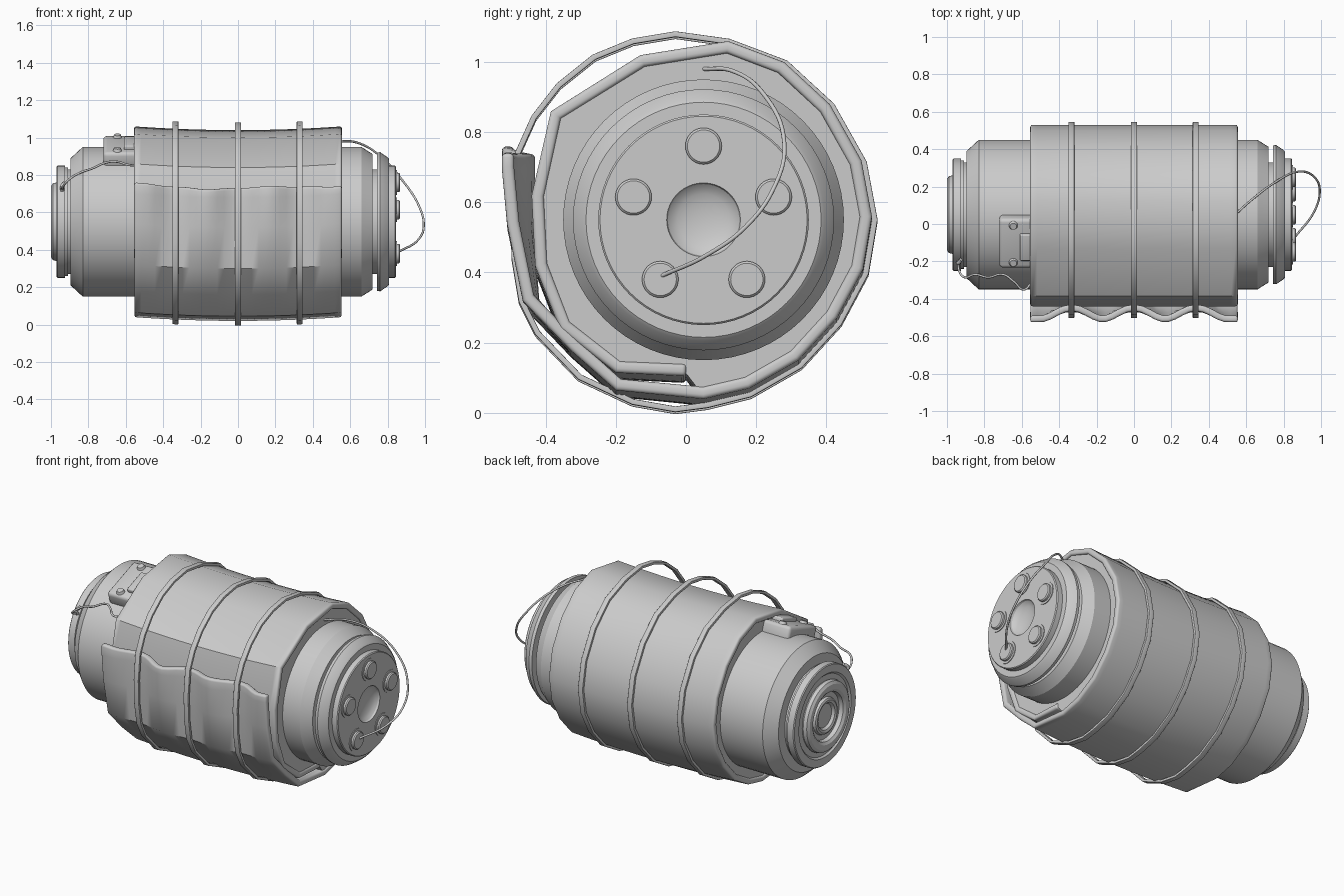
import bpy, bmesh, math
from mathutils import Matrix

if "Cube" in bpy.data.objects:
    bpy.data.objects.remove(bpy.data.objects["Cube"])

CY, CZ = 0.05, 0.55   # body axis


def finish(name, bm, angle=35, recalc=True):
    if recalc:
        bmesh.ops.recalc_face_normals(bm, faces=bm.faces)
    me = bpy.data.meshes.new(name)
    bm.to_mesh(me)
    bm.free()
    ob = bpy.data.objects.new(name, me)
    bpy.context.collection.objects.link(ob)
    bpy.ops.object.select_all(action='DESELECT')
    ob.select_set(True)
    bpy.context.view_layer.objects.active = ob
    bpy.ops.object.shade_smooth_by_angle(angle=math.radians(angle))
    return ob


def lathe(name, profile, cy=CY, cz=CZ, n=64):
    """Revolve (x, radius) pairs around an axis parallel to x."""
    bm = bmesh.new()
    rings = []
    for x, r in profile:
        if r == 0:
            rings.append([bm.verts.new((x, cy, cz))] * n)
        else:
            rings.append([bm.verts.new((x, cy + r * math.sin(2 * math.pi * i / n),
                                        cz + r * math.cos(2 * math.pi * i / n))) for i in range(n)])
    for a, b in zip(rings, rings[1:]):
        for i in range(n):
            j = (i + 1) % n
            bm.faces.new(list(dict.fromkeys((a[i], a[j], b[j], b[i]))))
    return finish(name, bm, 28)


def sheet(name, path, xs, warp, thick, offset, bevel, closed=False):
    """Sweep a (y, z) path along x, then give it thickness."""
    bm = bmesh.new()
    rows = [[bm.verts.new(warp(x, k, y, z)) for k, (y, z) in enumerate(path)] for x in xs]
    m = len(path)
    for a, b in zip(rows, rows[1:]):
        for k in range(m if closed else m - 1):
            q = (k + 1) % m
            bm.faces.new((a[k], b[k], b[q], a[q]))
    ob = finish(name, bm, recalc=False)
    s = ob.modifiers.new("thickness", 'SOLIDIFY')
    s.thickness, s.offset = thick, offset
    b = ob.modifiers.new("soft_edge", 'BEVEL')
    b.width, b.segments, b.limit_method, b.angle_limit = bevel, 3, 'ANGLE', math.radians(60)
    return ob


def wire(name, pts, r):
    cu = bpy.data.curves.new(name, 'CURVE')
    cu.dimensions = '3D'
    cu.bevel_depth, cu.bevel_resolution, cu.resolution_u = r, 2, 8
    cu.use_fill_caps = True
    sp = cu.splines.new('BEZIER')
    sp.bezier_points.add(len(pts) - 1)
    for p, co in zip(sp.bezier_points, pts):
        p.co = co
        p.handle_left_type = p.handle_right_type = 'AUTO'
    ob = bpy.data.objects.new(name, cu)
    bpy.context.collection.objects.link(ob)


def box(name, size, loc, bevel, rot):
    bm = bmesh.new()
    bmesh.ops.create_cube(bm, size=1, matrix=Matrix.Diagonal((*size, 1)))
    bmesh.ops.bevel(bm, geom=bm.edges[:], offset=bevel, segments=3, profile=0.5, affect='EDGES')
    bm.transform(Matrix.Translation((0, CY, CZ)) @ Matrix.Rotation(rot, 4, 'X') @ Matrix.Translation(loc))
    return finish(name, bm)


# Canister body with bevelled shoulders
lathe("body", [(-0.91, 0), (-0.91, 0.28), (-0.895, 0.28), (-0.895, 0.34), (-0.83, 0.40),
               (0.66, 0.40), (0.72, 0.362), (0.72, 0.28), (0.75, 0.28), (0.75, 0)])

# Left end: flange, ring and recessed plug
lathe("left_flange", [(-0.91, 0), (-0.91, 0.29), (-0.925, 0.29), (-0.925, 0.30), (-0.965, 0.30),
                      (-0.97, 0.295), (-0.97, 0.25), (-0.96, 0.24), (-0.96, 0.205), (-0.97, 0.21),
                      (-0.99, 0.205), (-1.0, 0.19), (-1.0, 0.16), (-0.99, 0.145), (-0.965, 0.14),
                      (-0.965, 0.11), (-0.98, 0.105), (-0.985, 0.095), (-0.98, 0.08),
                      (-0.965, 0.07), (-0.965, 0)])

# Right end cap with a round dimple
dimple = [(0.845 - 0.04 * math.cos(a * math.pi / 12), 0.105 * math.sin(a * math.pi / 12))
          for a in range(6, -1, -1)]
dimple[-1] = (dimple[-1][0], 0)
lathe("right_cap", [(0.742, 0), (0.742, 0.37), (0.76, 0.372), (0.80, 0.345), (0.808, 0.335),
                    (0.808, 0.30), (0.84, 0.30), (0.845, 0.295)] + dimple)

# Five round buttons
for i in range(5):
    a = i * 2 * math.pi / 5
    lathe(f"button_{i + 1}", [(0.835, 0), (0.835, 0.066), (0.849, 0.066), (0.849, 0.052),
                              (0.86, 0.052), (0.866, 0.046), (0.866, 0)],
          CY + 0.21 * math.sin(a), CZ + 0.21 * math.cos(a), 32)

# Wrapped sleeve: tucked inner end, main turn, overlapping front flap
inner = [(0.0, 0.105), (-0.2, 0.115), (-0.36, 0.24), (-0.43, 0.42), (-0.44, 0.62)]
main = [(-0.385, 0.86), (-0.13, 1.02), (0.12, 1.06), (0.28, 1.0), (0.41, 0.88), (0.5, 0.72),
        (0.53, 0.56), (0.505, 0.41), (0.43, 0.27), (0.32, 0.15), (0.18, 0.07), (0.05, 0.04)]
flap = [(-0.2, 0.065), (-0.33, 0.18), (-0.465, 0.32), (-0.51, 0.54), (-0.525, 0.70), (-0.525, 0.75)]
turn = inner + main + flap
pull = {len(turn) - 1: 0.06, len(turn) - 2: 0.06, len(turn) - 3: 0.04, len(turn) - 4: 0.015}


def sag(x):
    return 0.02 * (1 - (x / 0.555) ** 2)


def sleeve_warp(x, k, y, z):
    pinch = math.cos(math.pi * x / 0.333) ** 2 if abs(x) < 0.5 else 0
    y += pull.get(k, 0) * pinch
    if k == len(turn) - 1:
        z += 0.01 * math.sin(9 * x) * (1 - pinch)
    return x, y, z - sag(x)


xs = [-0.555 + 1.11 * i / 30 for i in range(31)]
sheet("sleeve", turn, xs, sleeve_warp, 0.035, -1, 0.012)

# Padding that closes the sleeve ends around the body
bm = bmesh.new()
face = bm.faces.new([bm.verts.new((-0.545, CY + 0.98 * (y - CY), CZ + 0.98 * (z - CZ) - 0.002))
                     for y, z in inner + main])
ext = bmesh.ops.extrude_face_region(bm, geom=[face])
bmesh.ops.translate(bm, vec=(1.09, 0, 0), verts=[v for v in ext['geom'] if isinstance(v, bmesh.types.BMVert)])
for v in bm.verts:
    v.co.x = max(-0.545, min(0.545, v.co.x))
# middle loops follow the sag of the sleeve
bmesh.ops.subdivide_edges(bm, edges=[e for e in bm.edges if abs(e.verts[0].co.x - e.verts[1].co.x) > 1],
                          cuts=5)
for v in bm.verts:
    v.co.z -= sag(v.co.x)
finish("sleeve_padding", bm)

# Three straps: snug at the back, standing off at the upper front
left = [(-0.15, 0.045), (-0.3, 0.115), (-0.42, 0.24), (-0.465, 0.33), (-0.485, 0.45), (-0.49, 0.6),
        (-0.475, 0.75), (-0.43, 0.85), (-0.36, 0.94), (-0.26, 1.02), (-0.15, 1.065), (-0.03, 1.085)]
loop = main[2:-1] + [(0.06, 0.04), (-0.03, 0.028)] + left


def strap_warp(x, k, y, z):
    d = math.hypot(y, z - 0.55)
    f = 1 + (0.004 if k >= 11 else 0.008) / d
    return x, y * f, 0.55 + (z - 0.55) * f - sag(x) * 0.8


for name, x in (("left", -0.335), ("middle", 0.0), ("right", 0.33)):
    sheet(f"{name}_strap", loop, [x - 0.016, x + 0.016], strap_warp, 0.016, 0, 0.003, True)

# Latch box on the left shoulder
tilt = math.radians(20)
box("latch_box", (0.19, 0.28, 0.09), (-0.625, -0.005, 0.40), 0.02, tilt)
box("latch_plate", (0.07, 0.15, 0.04), (-0.575, -0.02, 0.447), 0.008, tilt)
for i, y in enumerate((-0.11, 0.10)):
    bm = bmesh.new()
    bmesh.ops.create_cone(bm, cap_ends=True, segments=20, radius1=0.026, radius2=0.018, depth=0.02)
    bm.transform(Matrix.Translation((0, CY, CZ)) @ Matrix.Rotation(tilt, 4, 'X')
                 @ Matrix.Translation((-0.645, y, 0.449)))
    finish(f"latch_screw_{i + 1}", bm)

# Loose wires at both ends
wire("left_wire", [(-0.94, -0.20, 0.72), (-0.935, -0.25, 0.74), (-0.905, -0.285, 0.775),
                   (-0.85, -0.27, 0.81), (-0.78, -0.285, 0.835), (-0.70, -0.27, 0.868),
                   (-0.64, -0.31, 0.87), (-0.59, -0.35, 0.855), (-0.55, -0.32, 0.85)], 0.006)
wire("left_wire_knot", [(-0.925, -0.19, 0.76), (-0.94, -0.21, 0.74), (-0.94, -0.20, 0.715)], 0.01)
wire("right_wire", [(0.54, 0.05, 0.98), (0.63, 0.13, 0.975), (0.75, 0.22, 0.91), (0.88, 0.28, 0.77),
                    (0.965, 0.25, 0.64), (0.993, 0.17, 0.53), (0.96, 0.06, 0.45),
                    (0.86, -0.07, 0.39)], 0.006)
